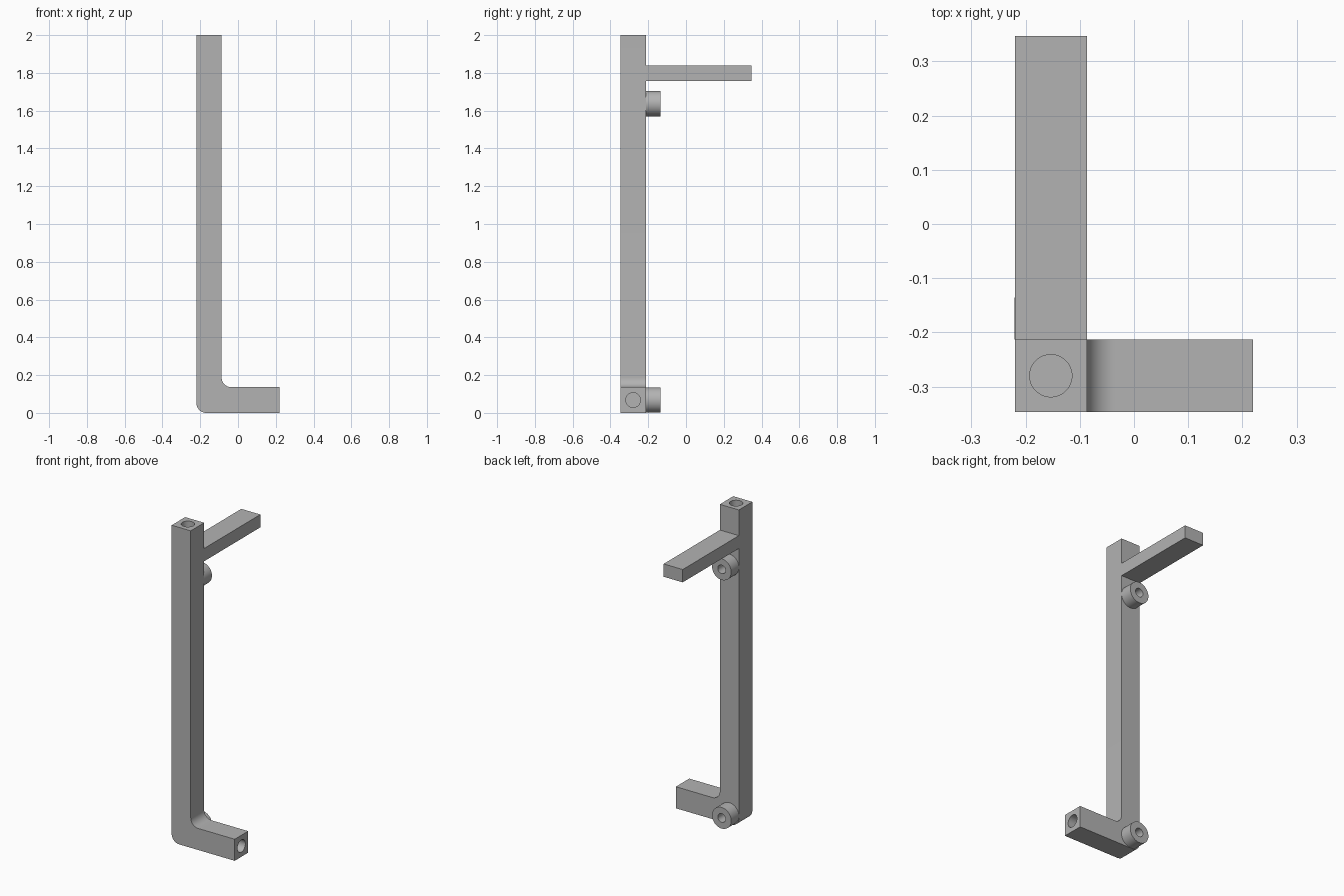
import bpy
import bmesh
from math import pi, cos, sin
from mathutils import Matrix, Vector

if "Cube" in bpy.data.objects:
    bpy.data.objects.remove(bpy.data.objects["Cube"])

# Overall dimensions
LEFT, POST_X, FOOT_X = -0.22, -0.087, 0.22
FRONT, BACK, ARM_END = -0.347, -0.213, 0.347
TOP, FOOT_Z = 2.0, 0.136
ROUND = 0.052
MID_X, MID_Y, MID_Z = (LEFT + POST_X) / 2, (FRONT + BACK) / 2, FOOT_Z / 2
BOSS_R, BOSS_LEN, BOSS_Z = 0.067, 0.077, (MID_Z, 1.637)

grey = bpy.data.materials.new("plain grey")
grey.use_nodes = True
colour = (0.45, 0.45, 0.45, 1)
grey.diffuse_color = colour
grey.node_tree.nodes["Principled BSDF"].inputs["Base Color"].default_value = colour


def make_object(name, bm):
    bmesh.ops.recalc_face_normals(bm, faces=bm.faces)
    mesh = bpy.data.meshes.new(name)
    bm.to_mesh(mesh)
    bm.free()
    mesh.materials.append(grey)
    obj = bpy.data.objects.new(name, mesh)
    bpy.context.collection.objects.link(obj)
    return obj


def arc(cx, cz, radius, start, end, steps=12):
    angles = [start + (end - start) * i / steps for i in range(steps + 1)]
    return [(cx + radius * cos(a), cz + radius * sin(a)) for a in angles]


def extrude_profile(name, points, y0, y1):
    bm = bmesh.new()
    face = bm.faces.new([bm.verts.new((x, y0, z)) for x, z in points])
    side = bmesh.ops.extrude_face_region(bm, geom=[face])["geom"]
    verts = [v for v in side if isinstance(v, bmesh.types.BMVert)]
    bmesh.ops.translate(bm, verts=verts, vec=(0, y1 - y0, 0))
    return make_object(name, bm)


def cylinder(name, start, end, radius):
    start, end = Vector(start), Vector(end)
    axis = end - start
    turn = axis.to_track_quat("Z", "Y").to_matrix().to_4x4()
    bm = bmesh.new()
    bmesh.ops.create_cone(bm, cap_ends=True, segments=48, radius1=radius,
                          radius2=radius, depth=axis.length,
                          matrix=Matrix.Translation((start + end) / 2) @ turn)
    return make_object(name, bm)


def drill(target, cutters):
    bpy.context.view_layer.objects.active = target
    for cutter in cutters:
        mod = target.modifiers.new("bore", "BOOLEAN")
        mod.operation, mod.solver, mod.object = "DIFFERENCE", "EXACT", cutter
        bpy.ops.object.modifier_apply(modifier=mod.name)


# L-shaped post and foot with a rounded heel and inner corner
profile = [(LEFT, TOP)]
profile += arc(LEFT + ROUND, ROUND, ROUND, pi, 1.5 * pi)
profile += [(FOOT_X, 0), (FOOT_X, FOOT_Z)]
profile += arc(POST_X + ROUND, FOOT_Z + ROUND, ROUND, 1.5 * pi, pi)
profile += [(POST_X, TOP)]
frame = extrude_profile("post_and_foot", profile, FRONT, BACK)

# Flat arm reaching backwards near the top
arm = extrude_profile("rear_arm", [(LEFT, 1.757), (POST_X, 1.757),
                                   (POST_X, 1.838), (LEFT, 1.838)], BACK, ARM_END)

# Two round bosses on the back of the post
bosses = [cylinder(name, (MID_X, BACK, z), (MID_X, BACK + BOSS_LEN, z), BOSS_R)
          for name, z in zip(("lower_boss", "upper_boss"), BOSS_Z)]

# Blind bores in the post top, the foot end and the bosses
end_bores = [
    cylinder("top_bore", (MID_X, MID_Y, TOP - 0.2), (MID_X, MID_Y, TOP + 0.1), 0.039),
    cylinder("foot_bore", (FOOT_X - 0.2, MID_Y, MID_Z), (FOOT_X + 0.1, MID_Y, MID_Z), 0.039),
]
boss_bores = [cylinder("boss_bore", (MID_X, BACK - 0.05, z), (MID_X, BACK + 0.2, z), 0.027)
              for z in BOSS_Z]
drill(frame, end_bores + boss_bores)
for boss, bore in zip(bosses, boss_bores):
    drill(boss, [bore])
for cutter in end_bores + boss_bores:
    bpy.data.objects.remove(cutter)

# Smooth the round surfaces, keep the corners crisp
bpy.ops.object.select_all(action="DESELECT")
for part in [frame, arm] + bosses:
    part.select_set(True)
bpy.context.view_layer.objects.active = frame
bpy.ops.object.shade_smooth_by_angle(angle=pi / 6)
